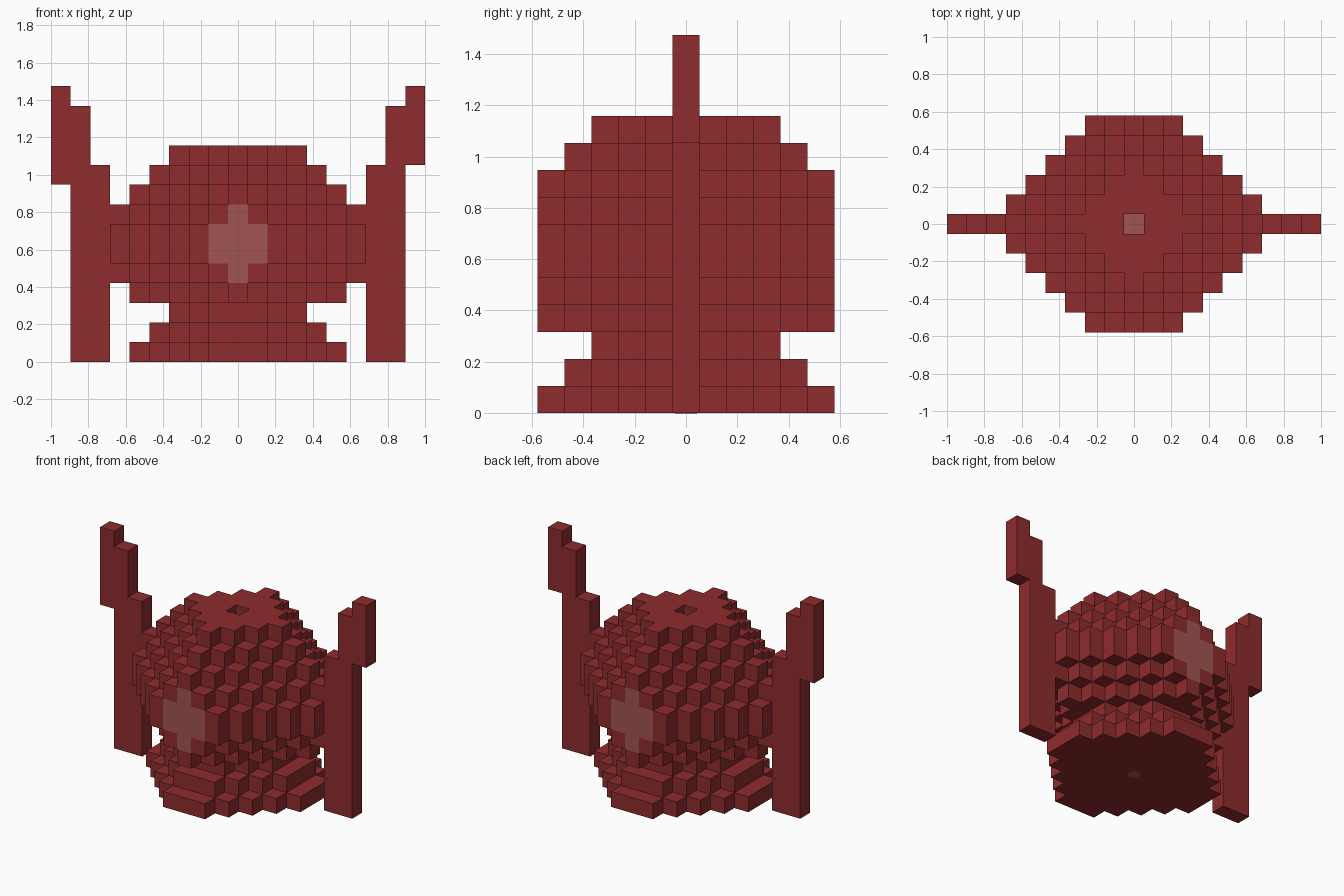
import bpy, bmesh
from mathutils import Vector

U = 2 / 19  # edge of one block

cube = bpy.data.objects.get("Cube")
if cube:
    bpy.data.objects.remove(cube, do_unlink=True)


def material(name, rgb):
    m = bpy.data.materials.new(name)
    m.use_nodes = True
    m.diffuse_color = (*rgb, 1)
    m.node_tree.nodes["Principled BSDF"].inputs["Base Color"].default_value = (*rgb, 1)
    return m


red = material("dark red", (0.275, 0.025, 0.026))
pale = material("pale red window", (0.352, 0.091, 0.084))


def finish(name, bm, mats):
    mesh = bpy.data.meshes.new(name)
    bm.to_mesh(mesh)
    bm.free()
    for m in mats:
        mesh.materials.append(m)
    obj = bpy.data.objects.new(name, mesh)
    bpy.context.collection.objects.link(obj)
    return obj


AXES = [Vector(v) for v in ((1, 0, 0), (0, 1, 0), (0, 0, 1))]


def blocks(name, cells, is_window=lambda c, n: False):
    """Skin a set of blocks, keeping only the exposed faces."""
    bm = bmesh.new()
    for c in cells:
        centre = Vector(c) + Vector((0, 0, 0.5))
        for i, axis in enumerate(AXES):
            for sign in (1, -1):
                n = axis * sign
                if tuple(int(a + b) for a, b in zip(c, n)) in cells:
                    continue
                s, t = AXES[(i + 1) % 3] / 2, AXES[(i + 2) % 3] / 2 * sign
                mid = centre + n / 2
                corners = (mid - s - t, mid + s - t, mid + s + t, mid - s + t)
                face = bm.faces.new([bm.verts.new(p * U) for p in corners])
                face.material_index = int(is_window(c, n))
    bmesh.ops.remove_doubles(bm, verts=bm.verts, dist=U / 100)
    return finish(name, bm, [red, pale])


def layer(k, total, max_x, max_y):
    """One stepped diamond slice at height k."""
    return {(x, y, k) for x in range(-max_x, max_x + 1)
            for y in range(-max_y, max_y + 1) if abs(x) + abs(y) <= total}


# Stepped foot, narrowing towards the neck
foot = set()
for k in range(3):
    foot |= layer(k, 6 - k, 5 - k, 5 - k)
blocks("foot", foot)

# Round body with an opening in the top
body = set()
for k, total in enumerate((5, 6, 7, 7, 6, 5, 4, 3), start=3):
    body |= layer(k, total, min(total, 6), min(total, 5))
body.remove((0, 0, 10))


def body_window(c, n):
    x, y, k = c
    if abs(y) == 5 and n.y * y > 0:                    # cross on front and back
        return abs(x) <= 1 and k in (5, 6) or x == 0 and k in (4, 7)
    return c == (0, 0, 9) and n.z > 0                  # floor of the opening


blocks("body", body, body_window)

# Tall side arms with stepped, outward-leaning tips
for name, side, tip_start in (("left_arm", 1, 10), ("right_arm", -1, 9)):
    columns = ((7, 0, 10), (8, 0, 13), (9, tip_start, 14))
    blocks(name, {(side * x, 0, k) for x, lo, hi in columns for k in range(lo, hi)})

# Small round window under the foot
bm = bmesh.new()
bmesh.ops.create_cone(bm, cap_ends=True, segments=12, radius1=0.042, radius2=0.042, depth=0.004)
finish("bottom_window", bm, [pale])
